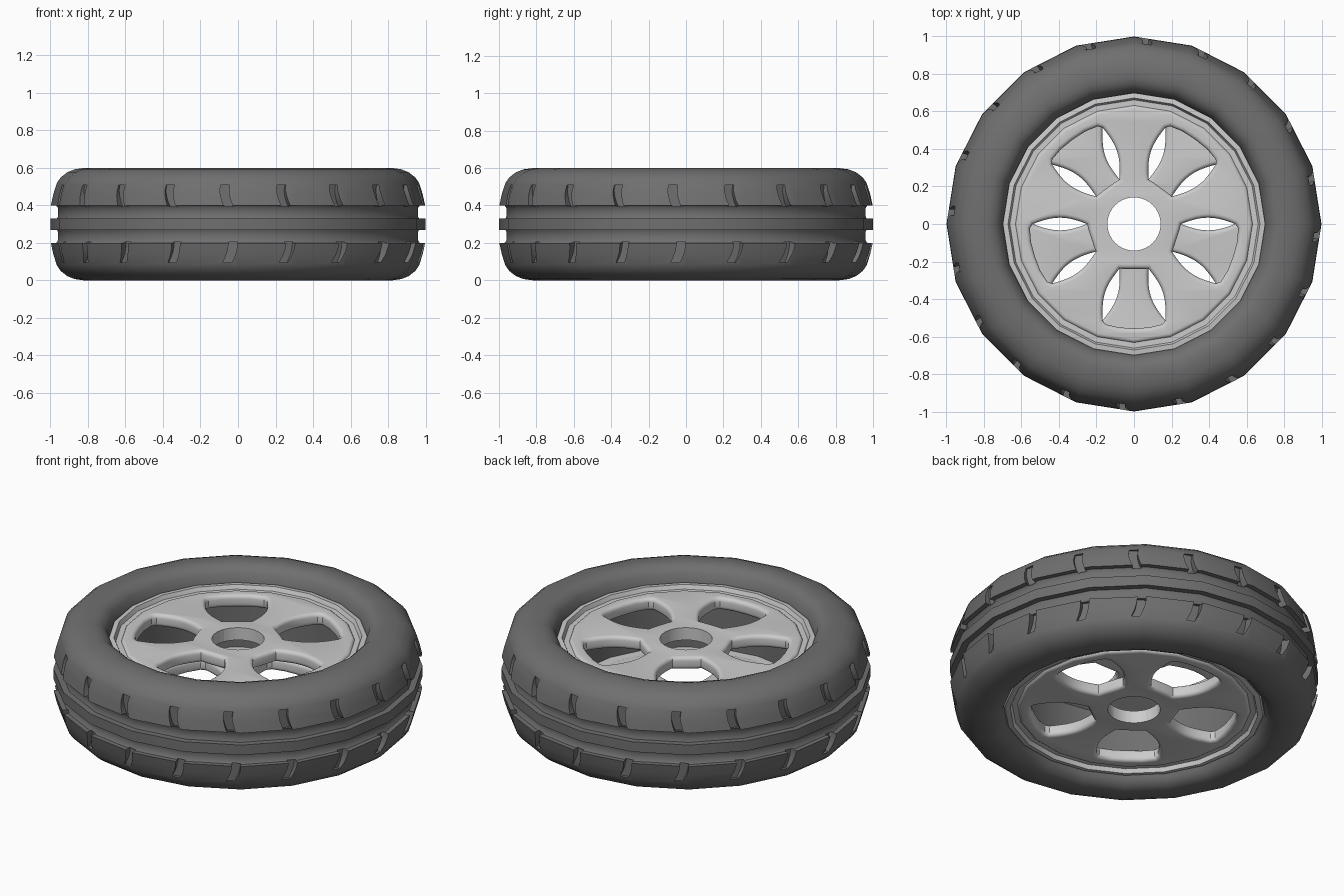
import bpy, bmesh, math
from math import sin, cos, pi, radians

if "Cube" in bpy.data.objects:
    bpy.data.objects.remove(bpy.data.objects["Cube"])

SIDES = 20


def new_object(name, bm):
    bmesh.ops.recalc_face_normals(bm, faces=bm.faces)
    me = bpy.data.meshes.new(name)
    bm.to_mesh(me)
    bm.free()
    ob = bpy.data.objects.new(name, me)
    bpy.context.collection.objects.link(ob)
    return ob


def activate(ob):
    bpy.ops.object.select_all(action='DESELECT')
    ob.select_set(True)
    bpy.context.view_layer.objects.active = ob


def bake_and_smooth(ob, angle=40):
    activate(ob)
    bpy.ops.object.convert(target='MESH')
    bpy.ops.object.shade_smooth_by_angle(angle=radians(angle))


def loft(bm, rings, closed):
    """Bridge successive vertex rings; cap the ends unless closed."""
    n, m = len(rings), len(rings[0])
    for i in range(n if closed else n - 1):
        a, b = rings[i], rings[(i + 1) % n]
        for j in range(m):
            k = (j + 1) % m
            bm.faces.new((a[j], a[k], b[k], b[j]))
    if not closed:
        bm.faces.new(rings[0])
        bm.faces.new(rings[-1])


def spun_ring(name, profile):
    """Spin a closed (radius, height) profile about z."""
    bm = bmesh.new()
    rings = [[bm.verts.new((r * cos(a), r * sin(a), z)) for r, z in profile]
             for a in (2 * pi * i / SIDES for i in range(SIDES))]
    loft(bm, rings, True)
    return new_object(name, bm)


def flip_z(pts, total=0.6):
    return [(r, total - z) for r, z in reversed(pts)]


def cut(ob, cutter):
    mod = ob.modifiers.new("cut", 'BOOLEAN')
    mod.operation = 'DIFFERENCE'
    mod.solver = 'EXACT'
    mod.object = cutter
    cutter.hide_render = True


# Tyre with two circumferential grooves and a centre rib
half = [
    (0.68, 0.50), (0.70, 0.51), (0.715, 0.56), (0.745, 0.588), (0.78, 0.60),
    (0.82, 0.60), (0.87, 0.593), (0.91, 0.577), (0.945, 0.55), (0.966, 0.52),
    (0.985, 0.46), (0.998, 0.40), (0.97, 0.40), (0.959, 0.385),
    (0.959, 0.345), (0.965, 0.33), (1.0, 0.33)]
tyre = spun_ring("tyre", half + flip_z(half))

# Curved tread slots cut into both shoulders: (tangent offset, z)
upper = [(-0.068, 0.51), (-0.073, 0.48), (-0.069, 0.45), (-0.061, 0.42), (-0.050, 0.395)]
lower = [(-0.026, 0.205), (-0.028, 0.18), (-0.034, 0.15), (-0.043, 0.125), (-0.058, 0.095)]
bm = bmesh.new()
for k in range(SIDES):
    a = -pi / 2 + 2 * pi * k / SIDES
    for path in (upper, lower):
        rings = []
        for t, z in path:
            corners = [(0.945, t - 0.024), (1.05, t - 0.024), (1.05, t + 0.024), (0.945, t + 0.024)]
            rings.append([bm.verts.new((r * cos(a) - s * sin(a), r * sin(a) + s * cos(a), z))
                          for r, s in corners])
        loft(bm, rings, False)
slots = new_object("tread_slot_cutter", bm)
cut(tyre, slots)
bake_and_smooth(tyre)
rubber = bpy.data.materials.new("rubber")
rubber.diffuse_color = (0.16, 0.16, 0.16, 1)
rubber.use_nodes = True
rubber.node_tree.nodes["Principled BSDF"].inputs["Base Color"].default_value = rubber.diffuse_color
tyre.data.materials.append(rubber)

# Stepped rim lips; the lower side sits nearer the tyre's face
lip = [(0.715, 0.49), (0.70, 0.508), (0.672, 0.512), (0.662, 0.488),
       (0.615, 0.488), (0.612, 0.43), (0.69, 0.43)]
for name, profile in (("upper_rim_lip", lip), ("lower_rim_lip", flip_z(lip, 0.565))):
    bake_and_smooth(spun_ring(name, profile), 30)

# Spoke plate: flat outline with five rounded windows
half_window = []
for i in range(11):
    t = i / 10
    r, off = 0.25 + 0.29 * t, 0.034 * sin(pi * t)
    c, s = cos(radians(18)), sin(radians(18))
    half_window.append((r * s + off * c, -r * c + off * s))
half_window = [(0.045, -0.24)] + half_window + [(0.15, -0.535), (0.08, -0.552)]
window = half_window + [(0, -0.556)] + [(-x, y) for x, y in reversed(half_window)]


def spoke_plate(name, z, flip):
    cu = bpy.data.curves.new(name, 'CURVE')
    cu.dimensions = '2D'
    cu.fill_mode = 'BOTH'
    cu.extrude = 0.015
    cu.bevel_depth = 0.022
    cu.bevel_resolution = 3
    cu.offset = -0.022

    def outline(pts):
        sp = cu.splines.new('POLY')
        sp.points.add(len(pts) - 1)
        for p, (x, y) in zip(sp.points, pts):
            p.co = (x, y, 0, 1)
        sp.use_cyclic_u = True

    outline([(0.635 * cos(2 * pi * i / SIDES), 0.635 * sin(2 * pi * i / SIDES))
             for i in range(SIDES)])
    for k in range(5):
        c, s = cos(2 * pi * k / 5), sin(2 * pi * k / 5)
        outline([(x * c - y * s, x * s + y * c) for x, y in window])
    ob = bpy.data.objects.new(name, cu)
    bpy.context.collection.objects.link(ob)
    activate(ob)
    bpy.ops.object.convert(target='MESH')
    ob = bpy.context.object
    bm = bmesh.new()
    bm.from_mesh(ob.data)
    bmesh.ops.remove_doubles(bm, verts=bm.verts, dist=0.0005)
    bmesh.ops.recalc_face_normals(bm, faces=bm.faces)
    bm.to_mesh(ob.data)
    bm.free()
    ob.location.z = z
    ob.rotation_euler.x = pi if flip else 0
    cut(ob, hub)
    bake_and_smooth(ob, 35)


# Crisp centre bore shared by both plates
bm = bmesh.new()
bmesh.ops.create_cone(bm, cap_ends=True, segments=32, radius1=0.142, radius2=0.142, depth=1)
hub = new_object("bore_cutter", bm)
hub.location.z = 0.3

# Upper and lower plates, the lower one flipped so its spokes alternate
spoke_plate("upper_spoke_plate", 0.463, False)
spoke_plate("lower_spoke_plate", 0.102, True)

for helper in (slots, hub):
    bpy.data.objects.remove(helper, do_unlink=True)
